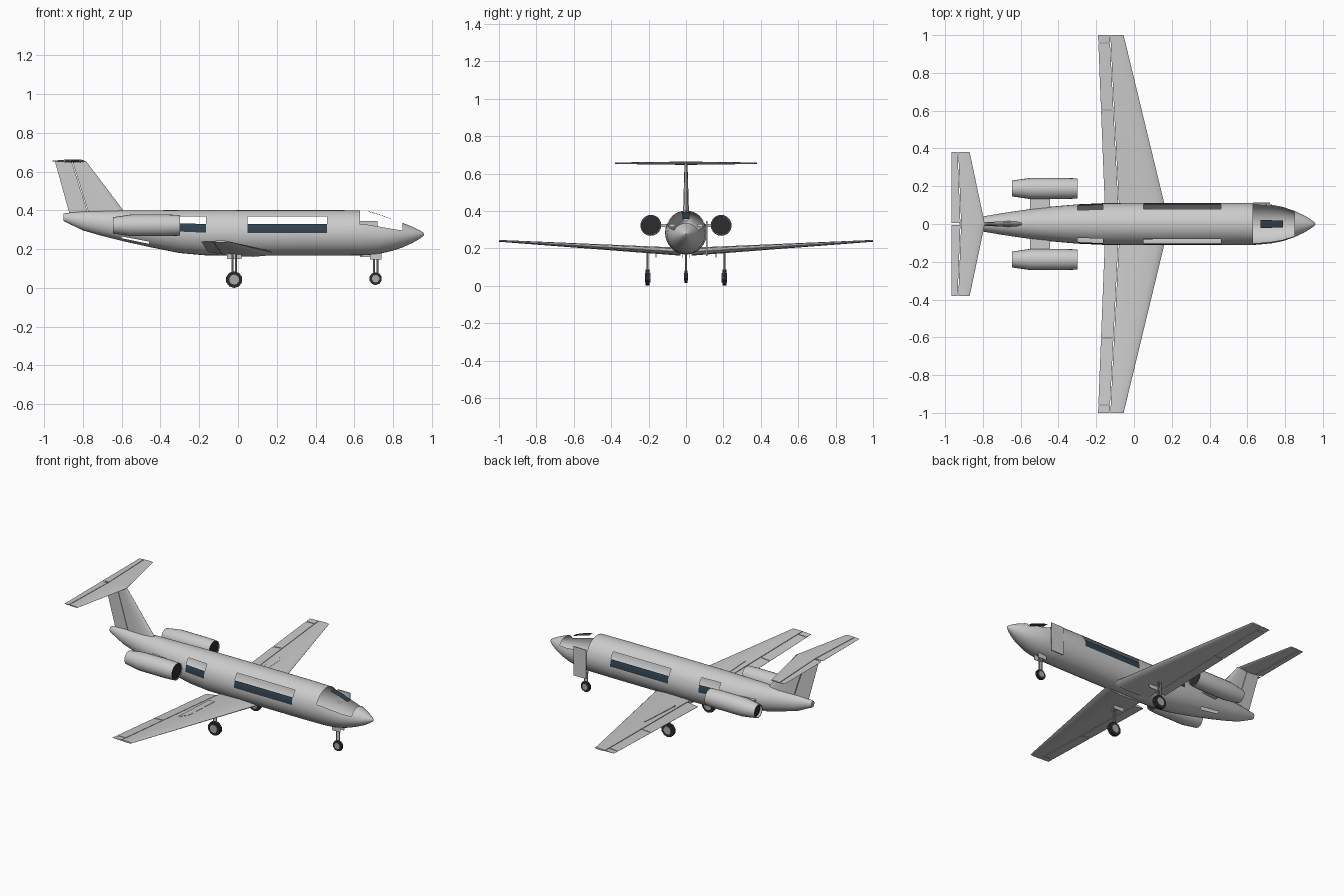
import bpy, bmesh, math
from mathutils import Vector, Matrix

cube = bpy.data.objects.get("Cube")
if cube:
    bpy.data.objects.remove(cube, do_unlink=True)


def material(name, color):
    m = bpy.data.materials.new(name)
    m.use_nodes = True
    m.diffuse_color = (*color, 1)
    m.node_tree.nodes["Principled BSDF"].inputs["Base Color"].default_value = (*color, 1)
    return m


GREY = material("light grey paint", (0.6, 0.6, 0.6))
GLASS = material("dark blue glass", (0.03, 0.055, 0.08))
BLACK = material("black rubber", (0.025, 0.025, 0.03))
METAL = material("strut metal", (0.4, 0.4, 0.4))


def finish(name, bm, mats, angle=35):
    mesh = bpy.data.meshes.new(name)
    bm.to_mesh(mesh)
    bm.free()
    for m in mats:
        mesh.materials.append(m)
    for p in mesh.polygons:
        p.use_smooth = True
    mesh.set_sharp_from_angle(angle=math.radians(angle))
    obj = bpy.data.objects.new(name, mesh)
    bpy.context.collection.objects.link(obj)
    return obj


def loft(rings, caps=True):
    """Skin a list of closed point rings."""
    bm = bmesh.new()
    rows = [[bm.verts.new(p) for p in ring] for ring in rings]
    n = len(rows[0])
    for a, b in zip(rows, rows[1:]):
        for i in range(n):
            j = (i + 1) % n
            bm.faces.new((a[i], a[j], b[j], b[i]))
    if caps:
        bm.faces.new(rows[0])
        bm.faces.new(rows[-1])
    bmesh.ops.recalc_face_normals(bm, faces=bm.faces)
    return bm


def box(name, x, y, z, mat):
    bm = bmesh.new()
    bmesh.ops.create_cube(bm, size=1)
    for v in bm.verts:
        v.co = [lo + (hi - lo) * (c + 0.5) for c, (lo, hi) in zip(v.co, (x, y, z))]
    return finish(name, bm, [mat])


def cylinder(name, a, b, r, mat, sides):
    a, b = Vector(a), Vector(b)
    bm = bmesh.new()
    turn = (b - a).to_track_quat('Z', 'Y').to_matrix().to_4x4()
    bmesh.ops.create_cone(bm, cap_ends=True, segments=sides, radius1=r, radius2=r,
                          depth=(b - a).length, matrix=Matrix.Translation((a + b) / 2) @ turn)
    return finish(name, bm, [mat])


# Fuselage: x, top, bottom, half width
stations = [
    (-0.90, 0.385, 0.345, 0.015), (-0.80, 0.395, 0.297, 0.04), (-0.70, 0.398, 0.268, 0.057),
    (-0.60, 0.40, 0.243, 0.072), (-0.46, 0.40, 0.212, 0.09), (-0.30, 0.402, 0.18, 0.104),
    (-0.165, 0.402, 0.168, 0.11), (0.05, 0.402, 0.167, 0.112), (0.46, 0.402, 0.167, 0.112),
    (0.63, 0.40, 0.168, 0.111), (0.67, 0.396, 0.17, 0.108), (0.73, 0.379, 0.176, 0.102),
    (0.79, 0.357, 0.19, 0.09), (0.85, 0.335, 0.21, 0.069), (0.90, 0.316, 0.232, 0.046),
    (0.935, 0.299, 0.252, 0.025), (0.955, 0.286, 0.267, 0.01), (0.96, 0.279, 0.273, 0.003)]
SIDES = 32


def hull_ring(x, top, bottom, half):
    mid, tall = (top + bottom) / 2, (top - bottom) / 2
    turns = [math.tau * i / SIDES for i in range(SIDES)]
    return [(x, half * math.cos(a), mid + tall * math.sin(a)) for a in turns]


bm = loft([hull_ring(*s) for s in stations])
# Face order is station by station, so the rule reads bay and angle from the index
bm.faces.ensure_lookup_table()
cut = []
for k, face in enumerate(bm.faces):
    bay, seg = divmod(k, SIDES)
    if bay >= len(stations) - 1:
        continue
    x = stations[bay][0]
    side = min(seg, 15 - seg) if seg < 16 else -1 - min(seg - 16, 31 - seg)
    if x in (-0.30, 0.05):                       # cabin window openings
        if side in (0, 1):
            face.material_index = 1
        elif side in (2, 3):
            cut.append(face)
    elif 0.63 <= x < 0.85 and side >= 2:         # cockpit opening and its glass strip
        if side == 7 and 0.67 <= x < 0.79:
            face.material_index = 1
        else:
            cut.append(face)
    elif x == -0.60 and side == -5:              # lower tail openings
        cut.append(face)
bmesh.ops.delete(bm, geom=cut, context='FACES')
finish("fuselage", bm, [GREY, GLASS])
box("cabin_door", (0.63, 0.72), (0.107, 0.114), (0.16, 0.345), GREY)

# Aerofoil shapes: chord fraction, thickness fraction
MAIN = [(0, 0.05), (0.04, 0.4), (0.15, 0.75), (0.4, 1), (0.7, 0.85), (1, 0.6)]
FLAP = [(0, 0.55), (1, 0.05)]
PLATE = [(0, 1), (1, 1)]


def surface(name, shape, sections, place):
    """Sections are span, front x, back x, half thickness."""
    rings = []
    for s, front, back, half in sections:
        pts = [(front + (back - front) * f, half * t) for f, t in shape]
        pts += [(x, -t) for x, t in reversed(pts)]
        rings.append([place(s, x, t) for x, t in pts])
    return finish(name, loft(rings), [GREY])


def lerp(y, root, tip):
    return root + (tip - root) * (y - 0.11) / 0.89


def leading(y): return lerp(y, 0.16, -0.055)
def hinge(y): return lerp(y, -0.08, -0.125)
def trailing(y): return lerp(y, -0.155, -0.19)
def wing_half(y): return lerp(y, 0.02, 0.005)
def wing_z(y): return lerp(y, 0.187, 0.24)


for sign, label in ((1, "left"), (-1, "right")):
    def on_wing(s, x, t, sign=sign):
        return (x, sign * s, wing_z(s) + t)

    def on_top(s, x, t, sign=sign):
        return (x, sign * s, wing_z(s) + wing_half(s) * 0.7 + t)

    def on_tail(s, x, t, sign=sign):
        return (x, sign * s, 0.655 + t)

    # Wing with flap, aileron, tip and spoiler
    surface(label + "_wing", MAIN,
            [(y, leading(y), hinge(y), wing_half(y)) for y in (0.03, 1.0)], on_wing)
    for part, y0, y1 in (("flap", 0.1, 0.6), ("aileron", 0.605, 0.955), ("wing_tip", 0.96, 1.0)):
        surface(label + "_" + part, FLAP,
                [(y, hinge(y) - 0.004, trailing(y), wing_half(y)) for y in (y0, y1)], on_wing)
    surface(label + "_spoiler", PLATE,
            [(0.2, -0.027, -0.066, 0.004), (0.46, -0.027, -0.066, 0.004),
             (0.51, -0.06, -0.066, 0.004)], on_top)

    # Tailplane and elevator
    surface(label + "_tailplane", MAIN,
            [(0, -0.79, -0.915, 0.009), (0.38, -0.87, -0.93, 0.004)], on_tail)
    surface(label + "_elevator", FLAP,
            [(0.006, -0.919, -0.965, 0.009), (0.38, -0.934, -0.965, 0.004)], on_tail)

    # Engine: hollow nacelle, dark fan, tail plug and pylon
    y, z = sign * 0.188, 0.323

    def circle(x, r, y=y, z=z):
        turns = [math.tau * i / 20 for i in range(20)]
        return [(x, y + r * math.cos(a), z + r * math.sin(a)) for a in turns]
    shell = [(-0.325, 0.047), (-0.302, 0.05), (-0.30, 0.053), (-0.36, 0.056),
             (-0.55, 0.056), (-0.645, 0.042), (-0.645, 0.038), (-0.62, 0.038)]
    finish(label + "_nacelle", loft([circle(*p) for p in shell], caps=False), [GREY])
    cylinder(label + "_fan", (-0.305, y, z), (-0.32, y, z), 0.0495, BLACK, 20)
    cylinder(label + "_exhaust", (-0.61, y, z), (-0.63, y, z), 0.038, BLACK, 20)
    lo, hi = sorted((sign * 0.06, sign * 0.15))
    box(label + "_pylon", (-0.55, -0.445), (lo, hi), (0.315, 0.331), GREY)


def wheel_leg(label, x, y, r, z, width, top):
    cylinder(label + "_tyre", (x, y - width, z), (x, y + width, z), r, BLACK, 10)
    cylinder(label + "_hub", (x, y - width - 0.003, z), (x, y + width + 0.003, z), r * 0.6, METAL, 10)
    for dx in (-0.009, 0.009):
        cylinder(label + "_strut", (x + dx, y, z), (x + dx, y, top), 0.005, METAL, 8)


# Landing gear
wheel_leg("nose_gear", 0.71, 0, 0.033, 0.048, 0.007, 0.19)
for sign, label in ((1, "left"), (-1, "right")):
    wheel_leg(label + "_main_gear", -0.02, sign * 0.205, 0.043, 0.043, 0.011, 0.19)
    box(label + "_main_gear_door", (-0.057, 0.018), (sign * 0.16 - 0.002, sign * 0.16 + 0.002),
        (0.15, 0.19), GREY)
    box(label + "_nose_gear_door", (0.68, 0.74), (sign * 0.018 - 0.002, sign * 0.018 + 0.002),
        (0.147, 0.185), GREY)

# Fin and rudder, lofted upward from the fuselage


def on_fin(s, x, t):
    return (x, t, s)


surface("fin", MAIN, [(0.385, -0.58, -0.77, 0.016), (0.655, -0.785, -0.855, 0.008)], on_fin)
surface("rudder", FLAP, [(0.385, -0.774, -0.87, 0.016), (0.655, -0.859, -0.945, 0.008)], on_fin)
